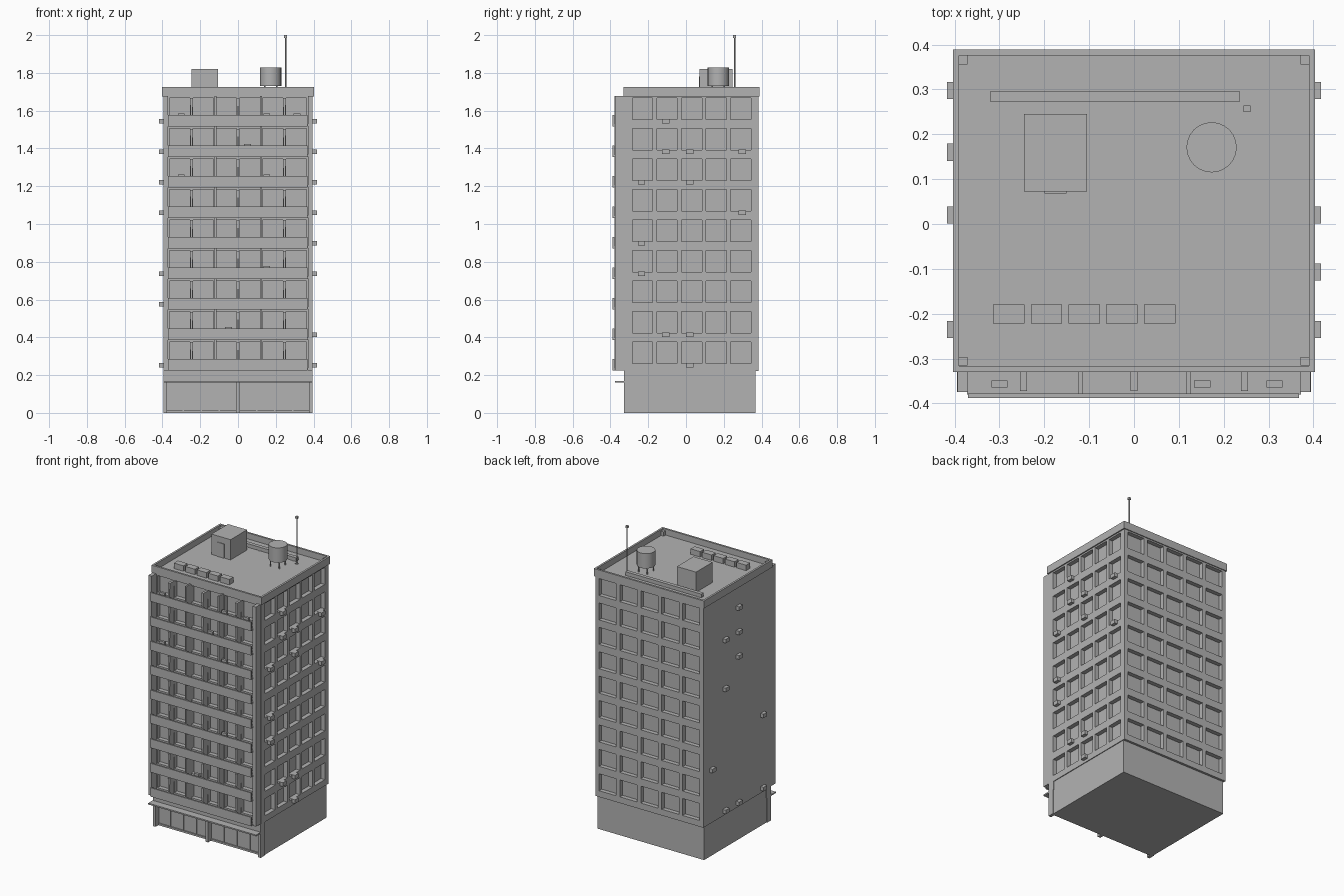
import bpy, bmesh, math
from mathutils import Vector

cube = bpy.data.objects.get("Cube")
if cube:
    bpy.data.objects.remove(cube, do_unlink=True)

grey = bpy.data.materials.new("concrete_grey")
grey.use_nodes = True
GREY = (0.45, 0.45, 0.45, 1)
grey.diffuse_color = GREY
grey.node_tree.nodes["Principled BSDF"].inputs["Base Color"].default_value = GREY

FLOORS, PITCH = 9, 0.1615
BASE, TOP = 0.225, 1.69
HX, Y0, Y1 = 0.395, -0.325, 0.383
FLOOR_Z = [0.262 + i * PITCH for i in range(FLOORS)]


def finish(name, bm):
    mesh = bpy.data.meshes.new(name)
    bm.to_mesh(mesh)
    bm.free()
    mesh.materials.append(grey)
    obj = bpy.data.objects.new(name, mesh)
    bpy.context.collection.objects.link(obj)
    return obj


def add_box(bm, x, y, z):
    """Add a box given its (min, max) range on each axis."""
    verts = bmesh.ops.create_cube(bm, size=1)["verts"]
    for v in verts:
        v.co = Vector([(a + b) / 2 + c * (b - a) for c, (a, b) in zip(v.co, (x, y, z))])
    return verts


def boxes(name, items):
    bm = bmesh.new()
    for item in items:
        add_box(bm, *item)
    return finish(name, bm)


def around(c, size):
    return (c - size / 2, c + size / 2)


def add_cylinder(bm, x, y, z0, z1, r, sides):
    made = bmesh.ops.create_cone(bm, cap_ends=True, segments=sides,
                                 radius1=r, radius2=r, depth=z1 - z0)
    bmesh.ops.translate(bm, verts=made["verts"], vec=(x, y, (z0 + z1) / 2))


def window_wall(name, corner, u, length, centres, width, depth=0.028):
    """Wall sheet with a grid of windows pushed inwards."""
    up = Vector((0, 0, 1))
    u = Vector(u)
    us = [0] + [e for c in centres for e in around(c, width)] + [length]
    vs = [BASE] + [e for z in FLOOR_Z for e in (z, z + 0.112)] + [TOP]
    bm = bmesh.new()
    grid = [[bm.verts.new(Vector(corner) + u * a + up * b) for a in us] for b in vs]
    windows = []
    for j in range(len(vs) - 1):
        for i in range(len(us) - 1):
            face = bm.faces.new((grid[j][i], grid[j][i + 1],
                                 grid[j + 1][i + 1], grid[j + 1][i]))
            if i % 2 and j % 2:
                windows.append(face)
    pushed = bmesh.ops.extrude_discrete_faces(bm, faces=windows)["faces"]
    verts = list({v for f in pushed for v in f.verts})
    bmesh.ops.translate(bm, verts=verts, vec=u.cross(up) * -depth)
    return finish(name, bm)


# Window walls on all four sides
side_cols = [0.095 + 0.13 * i for i in range(5)]
depth_len = Y1 - Y0
window_wall("front_wall", (-HX, Y0, 0), (1, 0, 0), 2 * HX,
            [HX + 0.123 * (i - 2.5) for i in range(6)], 0.108)
window_wall("back_wall", (HX, Y1, 0), (-1, 0, 0), 2 * HX,
            [HX + 0.153 * (i - 2) for i in range(5)], 0.125)
window_wall("right_wall", (HX, Y0, 0), (0, 1, 0), depth_len, side_cols, 0.107)
window_wall("left_wall", (-HX, Y1, 0), (0, -1, 0), depth_len,
            [depth_len - c for c in side_cols], 0.107)

# Slabs closing the tower, and the roof parapet
boxes("tower_underside", [((-HX, HX), (Y0, Y1), (BASE - 0.004, BASE + 0.004))])
boxes("roof_deck", [((-HX, HX), (Y0, Y1), (1.674, 1.686))])
PX, P0, P1, T = 0.403, -0.33, 0.389, 0.013
boxes("parapet",
      [((-PX, PX), (P0, P0 + T), (1.676, 1.726)), ((-PX, PX), (P1 - T, P1), (1.676, 1.726))] +
      [(around(s * (PX - T / 2), T), (P0, P1), (1.676, 1.726)) for s in (-1, 1)])
boxes("parapet_corner_posts",
      [(around(s * 0.381, 0.02), around(y, 0.02), (1.68, 1.715))
       for s in (-1, 1) for y in (-0.306, 0.366)])

# Ground floor with recessed shop front
boxes("ground_floor", [((-0.39, 0.39), (-0.29, 0.368), (0, BASE))])
boxes("shop_lintel", [((-HX, HX), (-0.327, -0.28), (0.165, BASE))])
boxes("shop_columns", [(around(x, 0.02), (-0.327, -0.285), (0, 0.17))
                       for x in (-0.385, 0, 0.385)])
boxes("shop_mullions", [(around(s * x, 0.008), (-0.296, -0.285), (0.01, 0.17))
                        for s in (-1, 1) for x in (0.1, 0.195, 0.29)])
boxes("shop_sill", [((-0.39, 0.39), (-0.298, -0.285), (0, 0.012))])
boxes("canopy", [((-HX, HX), (-0.375, -0.32), (0.161, 0.17))])

# Front balconies: end walls, floors, rails, dividing fins
boxes("balcony_end_walls", [(around(s * 0.382, 0.024), (-0.375, Y0), (BASE, 1.678))
                            for s in (-1, 1)])
boxes("balcony_floors", [((-0.372, 0.372), (-0.38, Y0), (z - 0.035, z - 0.024))
                         for z in FLOOR_Z])
boxes("balcony_rails", [((-0.37, 0.368), (-0.388, -0.378), (z - 0.037, z + 0.022))
                        for z in FLOOR_Z])
boxes("balcony_fins", [(around(x, 0.01), (-0.379, Y0), (BASE, 1.678))
                       for x in (-0.119, 0.121)])

# Tapered brackets between the paired windows
bm = bmesh.new()
for z in FLOOR_Z:
    for x in (-0.246, 0, 0.246):
        for v in add_box(bm, around(x, 0.016), (-0.372, Y0), (z - 0.03, z + 0.11)):
            if v.co.z < z:
                v.co.x = x + (v.co.x - x) * 0.4
finish("balcony_brackets", bm)

# Air conditioners on balconies and under side windows (floor numbers from 0)
boxes("balcony_coolers",
      [(around(x, 0.036), around(-0.357, 0.016), (FLOOR_Z[f] - 0.024, FLOOR_Z[f] + 0.03))
       for x, f in ((-0.3, 8), (0.152, 8), (0.313, 8), (-0.3, 6), (0.05, 7),
                    (0.152, 6), (0.152, 3), (-0.05, 1))])
COLS = (-0.235, -0.107, 0.02, 0.16, 0.298)
right_units = ((1, 8), (1, 7), (2, 7), (4, 7), (0, 6), (2, 6), (4, 5),
               (0, 4), (0, 3), (1, 1), (2, 1), (2, 0))
left_units = ((2, 8), (2, 7), (3, 7), (2, 6), (3, 5), (0, 3), (4, 2),
              (0, 0), (2, 0), (3, 0))
for name, s, units in (("right_coolers", 1, right_units), ("left_coolers", -1, left_units)):
    boxes(name, [(around(s * 0.4, 0.034), around(COLS[c], 0.038),
                  around(FLOOR_Z[f] - 0.01, 0.026)) for c, f in units])

# Rooftop equipment
boxes("stair_house", [((-0.245, -0.105), (0.072, 0.245), (1.68, 1.82))])
boxes("stair_house_door", [((-0.2, -0.15), (0.068, 0.074), (1.686, 1.78))])
boxes("roof_coolers", [(around(-0.279 + 0.084 * i, 0.07), (-0.222, -0.18), (1.68, 1.722))
                       for i in range(5)])
boxes("roof_duct", [((-0.32, 0.235), (0.272, 0.296), (1.69, 1.714))])
boxes("duct_feet", [(around(x, 0.012), (0.275, 0.293), (1.68, 1.695))
                    for x in (-0.29, -0.04, 0.21)])

# Water tank on four legs
bm = bmesh.new()
add_cylinder(bm, 0.173, 0.171, 1.73, 1.828, 0.056, 24)
tank = finish("water_tank", bm)
for poly in tank.data.polygons:
    poly.use_smooth = abs(poly.normal.z) < 0.5
bm = bmesh.new()
for k in range(4):
    a = math.pi / 4 + k * math.pi / 2
    add_cylinder(bm, 0.173 + 0.045 * math.cos(a), 0.171 + 0.045 * math.sin(a),
                 1.68, 1.735, 0.004, 8)
finish("tank_legs", bm)

# Mast
bm = bmesh.new()
add_cylinder(bm, 0.252, 0.257, 1.68, 1.99, 0.004, 8)
add_box(bm, around(0.252, 0.015), around(0.257, 0.015), (1.986, 2.0))
add_box(bm, around(0.252, 0.015), around(0.257, 0.015), (1.68, 1.69))
finish("antenna_mast", bm)
